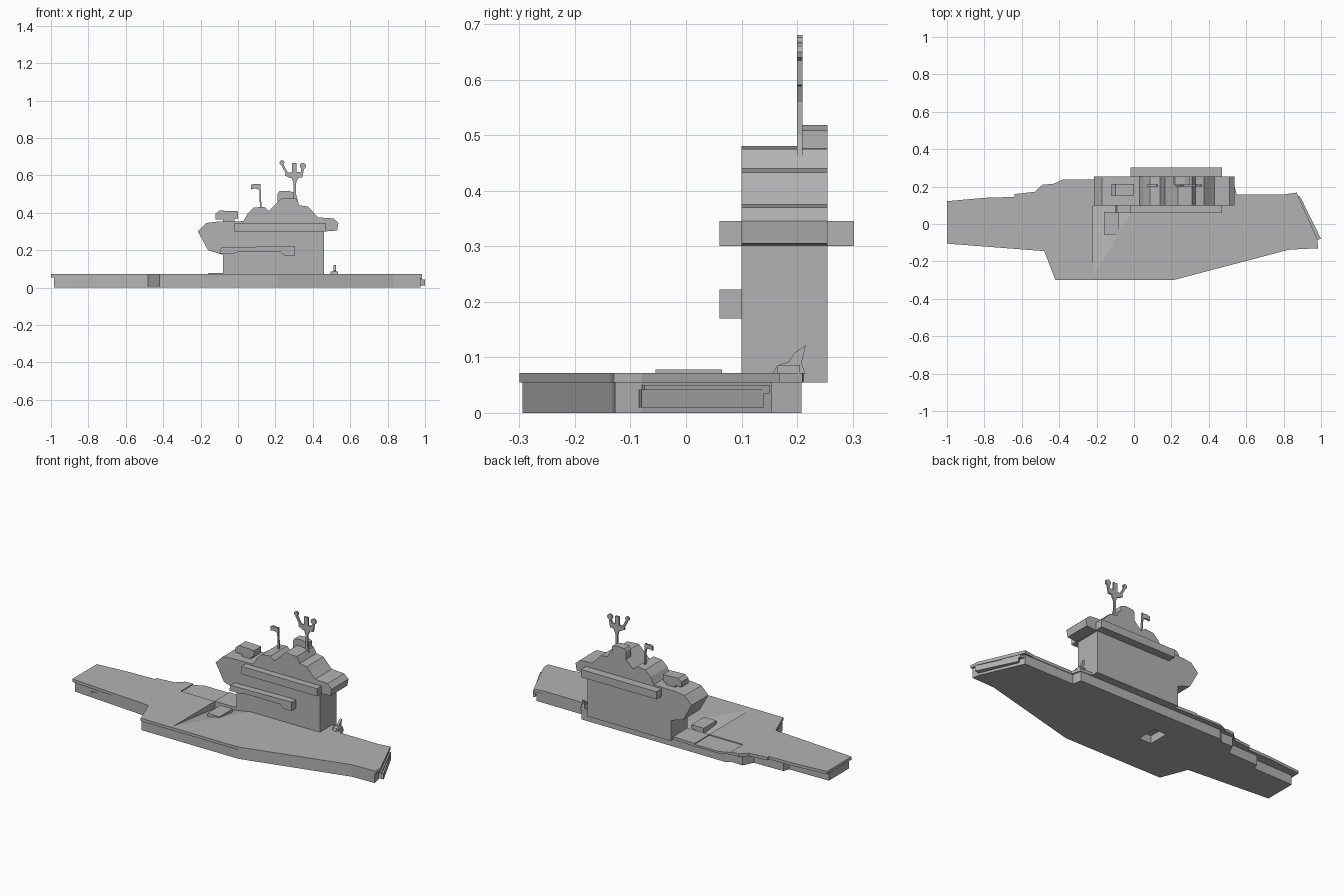
import bpy, bmesh, math
from mathutils import Vector

grey = bpy.data.materials.new("hull grey")
grey.diffuse_color = (0.45, 0.45, 0.45, 1)


def finish(name, bm):
    bmesh.ops.recalc_face_normals(bm, faces=bm.faces)
    mesh = bpy.data.meshes.new(name)
    bm.to_mesh(mesh)
    bm.free()
    mesh.materials.append(grey)
    ob = bpy.data.objects.new(name, mesh)
    bpy.context.collection.objects.link(ob)
    return ob


def prism(name, pts, a, b, axis="z"):
    """Extrude an outline from a to b; axis z uses (x, y) points, axis y uses (x, z)."""
    bm = bmesh.new()
    if axis == "z":
        vs = [bm.verts.new((p, q, a)) for p, q in pts]
        d = Vector((0, 0, b - a))
    elif axis == "y":
        vs = [bm.verts.new((p, a, q)) for p, q in pts]
        d = Vector((0, b - a, 0))
    else:
        vs = [bm.verts.new((a, p, q)) for p, q in pts]
        d = Vector((b - a, 0, 0))
    face = bm.faces.new(vs)
    out = bmesh.ops.extrude_face_region(bm, geom=[face])
    moved = [v for v in out["geom"] if isinstance(v, bmesh.types.BMVert)]
    bmesh.ops.translate(bm, verts=moved, vec=d)
    return finish(name, bm)


def box(name, x0, x1, y0, y1, z0, z1):
    return prism(name, [(x0, y0), (x1, y0), (x1, y1), (x0, y1)], z0, z1)


def cut(ob, cutter):
    m = ob.modifiers.new("cut", "BOOLEAN")
    m.operation, m.solver, m.object = "DIFFERENCE", "EXACT", cutter
    cutter.hide_render = True
    cutter.hide_viewport = False
    cutter.display_type = "WIRE"


def disc(cx, cz, r, n=10):
    return [(cx + r * math.cos(2 * math.pi * i / n),
             cz + r * math.sin(2 * math.pi * i / n)) for i in range(n)]


def bar(name, p, q, w):
    """Flat strip in the mast plane between two (x, z) points."""
    p, q = Vector(p), Vector(q)
    d = (q - p).normalized()
    n = Vector((-d.y, d.x)) * w / 2
    return prism(name, [tuple(v) for v in (p + n, q + n, q - n, p - n)], 0.2, 0.21, "y")


# Flight deck slab
deck = prism("flight_deck", [
    (-1, -0.105), (-0.48, -0.145), (-0.42, -0.3), (0.21, -0.3), (0.83, -0.137),
    (0.985, -0.13), (0.98, -0.08), (0.87, 0.168), (0.8, 0.158), (0.55, 0.158),
    (0.535, 0.21), (-0.22, 0.238), (-0.38, 0.238), (-0.43, 0.215), (-0.49, 0.21),
    (-0.53, 0.172), (-0.64, 0.16), (-0.64, 0.145), (-0.8, 0.14)][::1] + [(-1, 0.122)],
    0.055, 0.072)

# Hull below the deck
hull = prism("hull", [
    (-0.985, -0.1), (-0.48, -0.14), (-0.42, -0.294), (0.21, -0.294), (0.83, -0.133),
    (0.975, -0.128), (0.965, -0.08), (0.86, 0.155), (0.54, 0.155), (0.53, 0.208),
    (-0.4, 0.208), (-0.43, 0.19), (-0.5, 0.19), (-0.53, 0.13), (-0.72, 0.125),
    (-0.73, 0.09), (-0.985, 0.085)], 0, 0.0555)

# Sunken wedge in the deck beside the island
bm = bmesh.new()
q = [bm.verts.new(c) for c in ((-0.22, -0.3, 0.074), (-0.22, 0.1, 0.074),
                               (0.02, 0.1, 0.074), (-0.22, 0.1, 0.03))]
for f in ((0, 1, 2), (0, 1, 3), (1, 2, 3), (0, 2, 3)):
    bm.faces.new([q[i] for i in f])
wedge = finish("sunken_deck_cutter", bm)
cut(deck, wedge)
cut(hull, wedge)

# Pocket in the hull bottom
cut(hull, box("pocket_cutter", -0.16, -0.08, -0.055, 0.065, -0.02, 0.045))

# Shallow side lift recess
cut(deck, box("lift_cutter", -0.44, -0.222, 0.1, 0.26, 0.067, 0.09))

# Raised deck hatch
box("deck_hatch", -0.16, -0.08, -0.055, 0.065, 0.045, 0.078)

# Bow plate, parallel to the slanted bow
prism("bow_plate", [(0.88, 0.135), (0.892, 0.14), (1.0, -0.08), (0.97, -0.085)], 0.01, 0.042)
prism("bow_lip", [(0.86, 0.15), (0.885, 0.15), (0.985, -0.075), (0.96, -0.08)], 0.035, 0.05)

# Stern side fitting
box("stern_fitting", -0.87, -0.83, -0.115, -0.1, 0.025, 0.038)

# Island with its stepped silhouette
prism("island", [
    (-0.08, 0.055), (0.46, 0.055), (0.46, 0.3), (0.53, 0.305), (0.537, 0.345),
    (0.51, 0.37), (0.43, 0.375), (0.40, 0.405), (0.375, 0.433), (0.33, 0.44),
    (0.31, 0.475), (0.235, 0.48), (0.21, 0.455), (0.19, 0.435), (0.165, 0.41),
    (0.14, 0.432), (0.085, 0.428), (0.05, 0.395), (0.03, 0.355), (-0.12, 0.352),
    (-0.17, 0.345), (-0.215, 0.3), (-0.16, 0.2), (-0.095, 0.18), (-0.08, 0.175)],
    0.1, 0.255, "y")

# Walkways round the island
box("upper_walkway", -0.02, 0.47, 0.06, 0.302, 0.3, 0.345)
prism("lower_walkway", [(-0.1, 0.182), (-0.02, 0.182), (0.0, 0.19), (0.23, 0.19),
                        (0.25, 0.17), (0.305, 0.17), (0.305, 0.222), (-0.09, 0.215)],
      0.06, 0.1, "y")

# Gun director on the forward roof
prism("roof_block", [(-0.08, 0.35), (-0.02, 0.35), (-0.02, 0.365), (0.0, 0.37),
                     (0.0, 0.408), (-0.1, 0.412), (-0.12, 0.395), (-0.12, 0.365),
                     (-0.08, 0.365)], 0.15, 0.215, "y")

# Funnel cap
prism("funnel_cap", [(0.21, 0.45), (0.3, 0.45), (0.3, 0.508), (0.27, 0.518),
                     (0.22, 0.515), (0.21, 0.5)], 0.21, 0.255, "y")

# Radar mast, all in one thin plane
prism("mast", [(0.29, 0.46), (0.32, 0.46), (0.31, 0.5), (0.31, 0.56), (0.325, 0.59),
               (0.285, 0.59), (0.297, 0.56), (0.297, 0.5)], 0.2, 0.21, "y")
prism("mast_platform", [(0.25, 0.6), (0.28, 0.585), (0.345, 0.59), (0.35, 0.62),
                        (0.255, 0.615)], 0.2, 0.21, "y")
bar("mast_top", (0.3, 0.61), (0.3, 0.665), 0.025)
bar("left_arm", (0.265, 0.605), (0.235, 0.66), 0.012)
bar("right_arm", (0.34, 0.6), (0.347, 0.645), 0.014)
prism("left_dish", disc(0.235, 0.668, 0.013), 0.2, 0.21, "y")
prism("right_dish", disc(0.347, 0.65, 0.017), 0.2, 0.21, "y")

# Flag and pole
bar("flag_pole", (0.122, 0.42), (0.116, 0.555), 0.008)
prism("flag", [(0.07, 0.525), (0.09, 0.53), (0.117, 0.522), (0.117, 0.552),
               (0.09, 0.555), (0.07, 0.55)], 0.2, 0.21, "y")

# Deck crane behind the island
prism("deck_crane", [(0.155, 0.07), (0.215, 0.07), (0.208, 0.09), (0.216, 0.122),
                     (0.195, 0.108), (0.185, 0.092), (0.165, 0.086)], 0.51, 0.523, "x")
box("crane_base", 0.495, 0.535, 0.165, 0.205, 0.07, 0.086)
